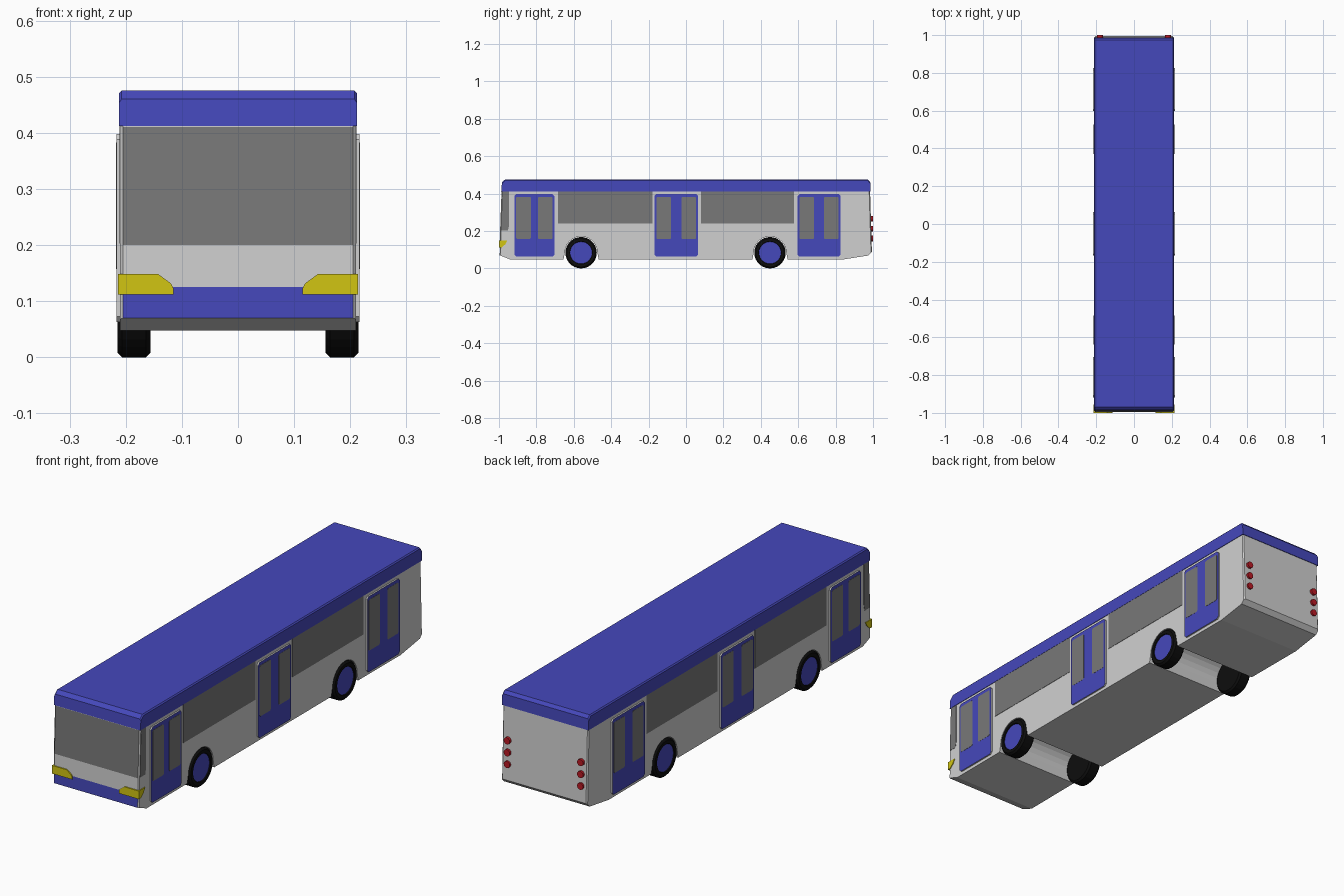
import bpy, bmesh, math

if "Cube" in bpy.data.objects:
    bpy.data.objects.remove(bpy.data.objects["Cube"])


def material(name, r, g, b):
    m = bpy.data.materials.new(name)
    m.diffuse_color = (r, g, b, 1)
    m.use_nodes = True
    m.node_tree.nodes["Principled BSDF"].inputs["Base Color"].default_value = m.diffuse_color
    return m


WHITE = material("white", 0.63, 0.63, 0.63)
BLUE = material("blue", 0.06, 0.065, 0.5)
GLASS = material("grey_glass", 0.19, 0.19, 0.19)
BLACK = material("black", 0.004, 0.004, 0.004)
YELLOW = material("yellow", 0.64, 0.56, 0.006)
RED = material("red", 0.5, 0.01, 0.018)


def prism_bm(pts, axis, a, b):
    """Extrude a 2D outline along x (points are y,z) or y (points are x,z)."""
    bm = bmesh.new()
    at = (lambda u, v: (a, u, v)) if axis == 'x' else (lambda u, v: (u, a, v))
    face = bm.faces.new([bm.verts.new(at(u, v)) for u, v in pts])
    ext = bmesh.ops.extrude_face_region(bm, geom=[face])
    vec = (b - a, 0, 0) if axis == 'x' else (0, b - a, 0)
    bmesh.ops.translate(bm, vec=vec, verts=[g for g in ext['geom'] if isinstance(g, bmesh.types.BMVert)])
    bmesh.ops.recalc_face_normals(bm, faces=bm.faces)
    return bm


def finish(bm, name, mats, mirror=True):
    me = bpy.data.meshes.new(name)
    bmesh.ops.recalc_face_normals(bm, faces=bm.faces)
    bm.to_mesh(me)
    bm.free()
    for m in mats:
        me.materials.append(m)
    ob = bpy.data.objects.new(name, me)
    bpy.context.collection.objects.link(ob)
    if mirror:
        mod = ob.modifiers.new("mirror", 'MIRROR')
        mod.use_mirror_merge = False
    return ob


def rect(u0, u1, v0, v1, c=0.0):
    """Rectangle outline, with corners cut by c."""
    if c == 0:
        return [(u0, v0), (u1, v0), (u1, v1), (u0, v1)]
    return [(u0 + c, v0), (u1 - c, v0), (u1, v0 + c), (u1, v1 - c),
            (u1 - c, v1), (u0 + c, v1), (u0, v1 - c), (u0, v0 + c)]


def circle(u, v, r, n):
    return [(u + r * math.cos(2 * math.pi * i / n), v + r * math.sin(2 * math.pi * i / n)) for i in range(n)]


WHEEL_Y = (-0.561, 0.449)
WHEEL_R = 0.084


# Body: side profile with wheel arches running right across
def arch(cy):
    arc = [(cy - 0.087 * math.cos(math.pi * i / 12), 0.084 + 0.087 * math.sin(math.pi * i / 12)) for i in range(13)]
    return [(cy - 0.094, 0.049)] + arc + [(cy + 0.094, 0.049)]


profile = [(-0.996, 0.07), (-0.94, 0.048)] + arch(WHEEL_Y[0]) + arch(WHEEL_Y[1])
profile += [(0.84, 0.048), (0.975, 0.069), (0.994, 0.088), (0.984, 0.42), (-0.986, 0.42), (-0.994, 0.2)]
body = prism_bm(profile, 'x', -0.21, 0.21)
corners = [e for e in body.edges
           if abs(e.verts[0].co.x - e.verts[1].co.x) < 1e-4 and all(abs(v.co.y) > 0.98 for v in e.verts)
           and abs(e.verts[0].co.y - e.verts[1].co.y) < 0.1]
bmesh.ops.bevel(body, geom=corners, offset=0.005, segments=1, affect='EDGES', profile=0.5)
for z in (0.125, 0.2, 0.41):
    bmesh.ops.bisect_plane(body, geom=body.verts[:] + body.edges[:] + body.faces[:],
                           plane_co=(0, 0, z), plane_no=(0, 0, 1))
body.normal_update()
# Front bands: blue bumper, white nose, windscreen
for f in body.faces:
    c = f.calc_center_median()
    if f.normal.y < -0.9 and c.y < -0.97:
        f.material_index = 1 if c.z < 0.125 else 2 if 0.2 < c.z < 0.41 else 0
finish(body, "body", [WHITE, BLUE, GLASS], mirror=False)

# Roof
roof = prism_bm([(-0.988, 0.412), (0.987, 0.412), (0.985, 0.462), (0.973, 0.475),
                 (-0.968, 0.475), (-0.984, 0.46)], 'x', -0.2125, 0.2125)
rim = [e for e in roof.edges if abs(e.verts[0].co.x - e.verts[1].co.x) < 1e-4
       and all(v.co.z > 0.45 for v in e.verts)]
bmesh.ops.bevel(roof, geom=rim, offset=0.005, segments=1, affect='EDGES', profile=0.5)
finish(roof, "roof", [BLUE], mirror=False)

# Side windows and cab side windows
for y0, y1 in ((-0.684, -0.18), (0.08, 0.578)):
    finish(prism_bm(rect(y0, y1, 0.24, 0.414), 'x', 0.208, 0.2115), "side_window", [GLASS])
cab = [(-0.989, 0.203), (-0.952, 0.203), (-0.946, 0.23), (-0.946, 0.412), (-0.981, 0.412)]
finish(prism_bm(cab, 'x', 0.208, 0.2112), "cab_side_window", [GLASS])

# Doors: white rim, blue face, two glass leaves
for y0, y1 in ((-0.918, -0.704), (-0.168, 0.064), (0.597, 0.826)):
    door = prism_bm(rect(y0, y1, 0.063, 0.398, 0.01), 'x', 0.205, 0.2165)
    for f in door.faces:
        f.material_index = 1 if f.normal.x > 0.9 else 0
    finish(door, "door", [WHITE, BLUE])
    for p0, p1 in ((y0 + 0.01, y0 + 0.088), (y1 - 0.088, y1 - 0.01)):
        finish(prism_bm(rect(p0, p1, 0.157, 0.383, 0.005), 'x', 0.2155, 0.2173), "door_glass", [GLASS])

# Wheels: bevelled tyre with a slightly sunken blue hub
for cy in WHEEL_Y:
    wheel = prism_bm(circle(cy, WHEEL_R, WHEEL_R, 28), 'x', 0.156, 0.215)
    rims = [e for e in wheel.edges if abs(e.verts[0].co.x - e.verts[1].co.x) < 1e-4]
    bmesh.ops.bevel(wheel, geom=rims, offset=0.008, segments=1, affect='EDGES', profile=0.5)
    wheel.normal_update()
    cap = max(wheel.faces, key=lambda f: f.calc_center_median().x)
    bmesh.ops.inset_region(wheel, faces=[cap], thickness=0.015)
    bmesh.ops.inset_region(wheel, faces=[cap], thickness=0.002, depth=-0.004)
    cap.material_index = 1
    finish(wheel, "wheel", [BLACK, BLUE])

# Headlights wrapping round the corner
front = [(0.115, 0.112), (0.213, 0.112), (0.213, 0.148), (0.142, 0.148), (0.12, 0.132), (0.115, 0.123)]
finish(prism_bm(front, 'y', -1.0, -0.988), "headlight_front", [YELLOW])
side = [(-0.9995, 0.112), (-0.985, 0.112), (-0.965, 0.13), (-0.956, 0.148), (-0.9995, 0.148)]
finish(prism_bm(side, 'x', 0.206, 0.2135), "headlight_side", [YELLOW])

# Tail lights, three on each side
for z in (0.16, 0.212, 0.265):
    finish(prism_bm(circle(0.18, z, 0.015, 12), 'y', 0.98, 1.0), "tail_light", [RED])
